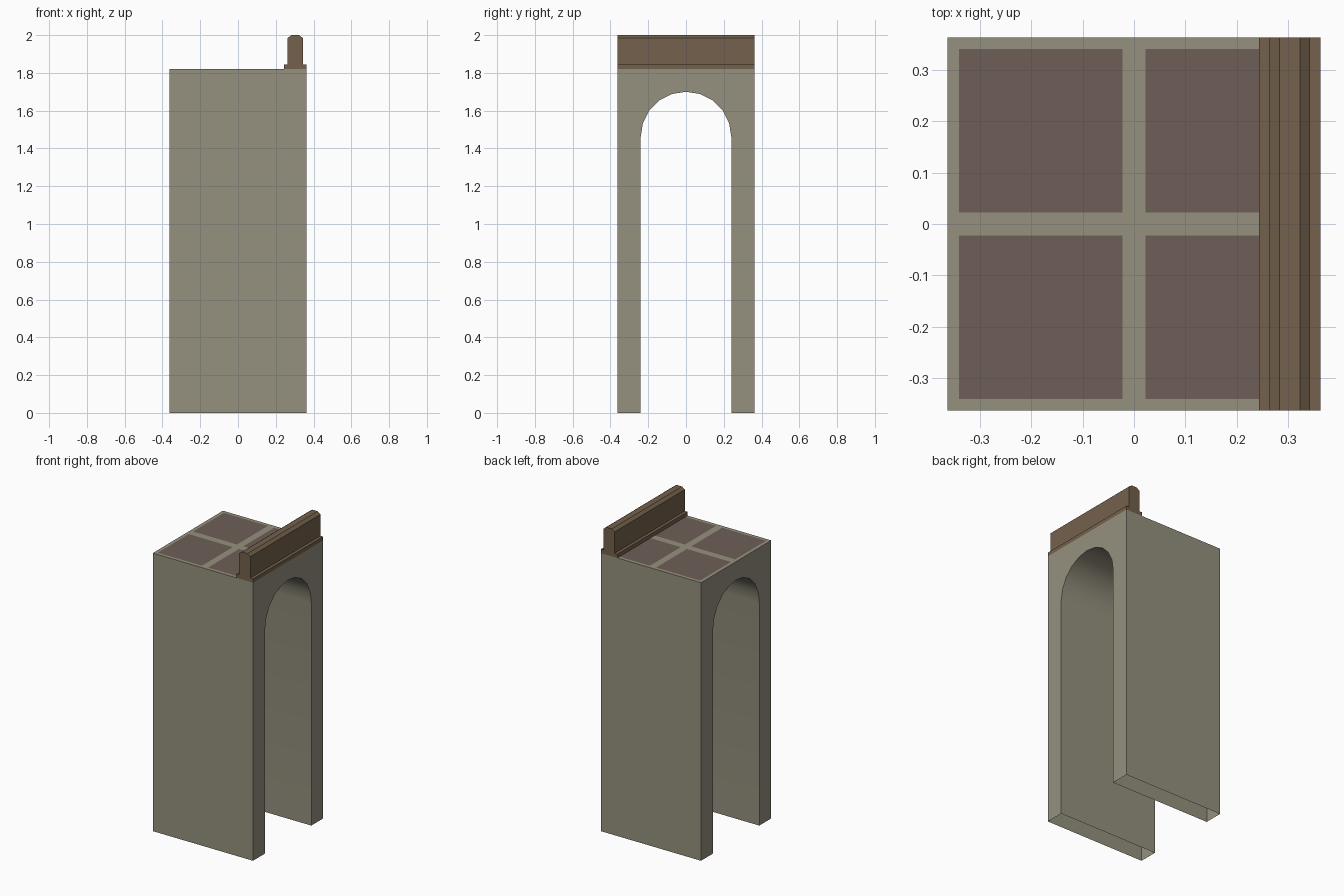
import bpy, bmesh, math

HALF = 0.363      # half width of the square plan
TOP = 1.82        # height of the paved deck
ARCH_R = 0.24     # arch radius
SPRING = 1.46     # height where the arch starts
ARCH_STEPS = 10

if "Cube" in bpy.data.objects:
    bpy.data.objects.remove(bpy.data.objects["Cube"], do_unlink=True)


def material(name, color):
    m = bpy.data.materials.new(name)
    m.use_nodes = True
    m.diffuse_color = (*color, 1)
    bsdf = m.node_tree.nodes["Principled BSDF"]
    bsdf.inputs["Base Color"].default_value = (*color, 1)
    bsdf.inputs["Roughness"].default_value = 0.9
    return m


stone = material("grey_beige_stone", (0.30, 0.28, 0.21))
paving = material("muted_plum_paving", (0.158, 0.113, 0.098))
brown = material("brown_parapet", (0.172, 0.119, 0.072))


def finish(name, bm, *mats):
    mesh = bpy.data.meshes.new(name)
    bm.to_mesh(mesh)
    bm.free()
    obj = bpy.data.objects.new(name, mesh)
    bpy.context.collection.objects.link(obj)
    for m in mats:
        mesh.materials.append(m)
    return obj


# Arched stone body: a hollow skin, open underneath and closed by the deck above
arch = [(ARCH_R * math.cos(a), SPRING + ARCH_R * math.sin(a))
        for a in (math.pi * i / ARCH_STEPS for i in range(ARCH_STEPS + 1))]
outline = [(-HALF, 0), (-HALF, TOP), (HALF, TOP), (HALF, 0),
           (ARCH_R, 0), *arch, (-ARCH_R, 0)]
open_edges = {(-HALF, TOP), (HALF, 0), (-ARCH_R, 0)}   # deck and both feet

bm = bmesh.new()
left_end, right_end = ([bm.verts.new((x, y, z)) for y, z in outline]
                       for x in (HALF, -HALF))
bm.faces.new(left_end[::-1])
bm.faces.new(right_end)
for i, point in enumerate(outline):
    if point not in open_edges:
        j = (i + 1) % len(outline)
        bm.faces.new((left_end[i], left_end[j], right_end[j], right_end[i]))
body = finish("arched_body", bm, stone)
bpy.context.view_layer.objects.active = body
body.select_set(True)
bpy.ops.object.shade_smooth_by_angle(angle=math.radians(30))
body.select_set(False)

# Paved deck: four coloured panels separated by stone joints
cuts = [-HALF, -0.341, -0.0225, 0.0225, 0.341, HALF]
bm = bmesh.new()
grid = [[bm.verts.new((x, y, TOP)) for y in cuts] for x in cuts]
for i in range(len(cuts) - 1):
    for j in range(len(cuts) - 1):
        face = bm.faces.new((grid[i][j], grid[i + 1][j],
                             grid[i + 1][j + 1], grid[i][j + 1]))
        face.material_index = 1 if i % 2 and j % 2 else 0
finish("paved_deck", bm, stone, paving)

# Parapet along one edge: plinth, upright wall and chamfered cap in one profile
CENTRE = 0.303
half_profile = [(0.06, TOP), (0.06, 1.845), (0.04, 1.845), (0.04, 1.985), (0.02, 2.0)]
profile = half_profile + [(-x, z) for x, z in reversed(half_profile)]
bm = bmesh.new()
section = bm.faces.new([bm.verts.new((CENTRE + x, -HALF, z)) for x, z in profile])
swept = bmesh.ops.extrude_face_region(bm, geom=[section], use_keep_orig=True)
bmesh.ops.translate(bm, vec=(0, 2 * HALF, 0),
                    verts=[v for v in swept["geom"] if isinstance(v, bmesh.types.BMVert)])
bmesh.ops.recalc_face_normals(bm, faces=bm.faces)
finish("parapet", bm, brown)
